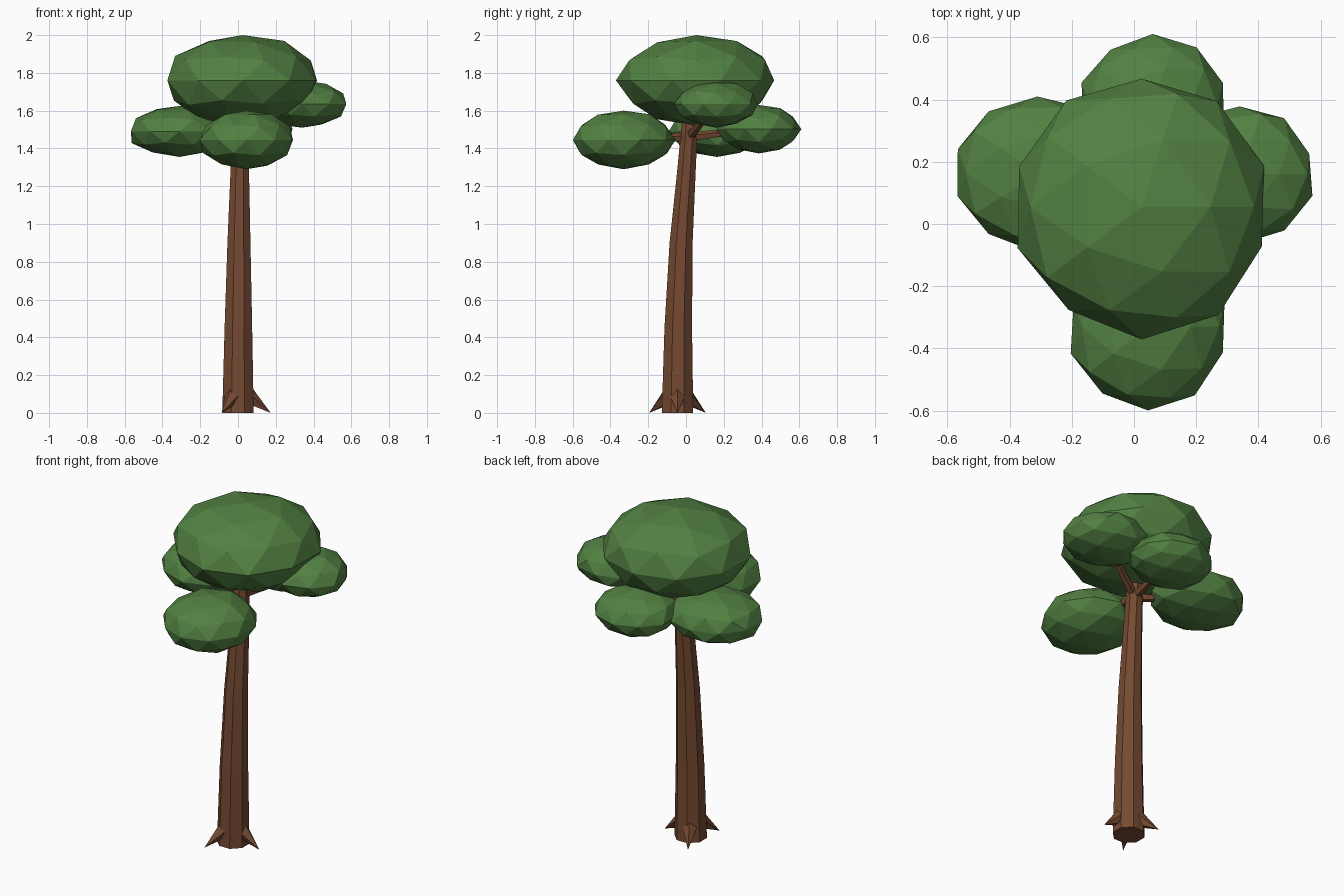
import bpy, bmesh, math, random
from mathutils import Vector, Matrix

if "Cube" in bpy.data.objects:
    bpy.data.objects.remove(bpy.data.objects["Cube"])

random.seed(4)


def material(name, color):
    m = bpy.data.materials.new(name)
    m.diffuse_color = (*color, 1)
    m.use_nodes = True
    m.node_tree.nodes["Principled BSDF"].inputs["Base Color"].default_value = m.diffuse_color
    return m


leaf = material("leaf_green", (0.085, 0.22, 0.055))
bark = material("bark_brown", (0.18, 0.068, 0.032))


def finish(name, bm, mat):
    bmesh.ops.recalc_face_normals(bm, faces=bm.faces)
    mesh = bpy.data.meshes.new(name)
    bm.to_mesh(mesh)
    bm.free()
    mesh.materials.append(mat)
    obj = bpy.data.objects.new(name, mesh)
    bpy.context.collection.objects.link(obj)


def foliage(name, center, radii):
    # squashed low-poly ball with slightly uneven facets
    bm = bmesh.new()
    bmesh.ops.create_icosphere(bm, subdivisions=2, radius=1)
    for v in bm.verts:
        pole = abs(v.co.z) > 0.99
        k = 1 if pole else random.uniform(0.97, 1.03)
        v.co = Vector(center) + Vector([c * r * k for c, r in zip(v.co, radii)])
    finish(name, bm, leaf)


def spike(name, start, end, r1, r2, sides):
    # tapered stick between two points
    a, b = Vector(start), Vector(end)
    d = b - a
    bm = bmesh.new()
    bmesh.ops.create_cone(bm, cap_ends=True, segments=sides,
                          radius1=r1, radius2=r2, depth=d.length)
    rot = d.to_track_quat('Z', 'Y').to_matrix().to_4x4()
    bm.transform(Matrix.Translation((a + b) / 2) @ rot)
    bmesh.ops.remove_doubles(bm, verts=bm.verts, dist=1e-5)
    finish(name, bm, bark)


# leaf clusters
clusters = {
    "front": ((0.045, -0.33, 1.445), (0.255, 0.272, 0.155)),
    "left": ((-0.31, 0.165, 1.49), (0.275, 0.25, 0.135)),
    "back": ((0.06, 0.385, 1.502), (0.235, 0.22, 0.128)),
    "right": ((0.34, 0.16, 1.635), (0.24, 0.22, 0.125)),
}
foliage("crown", (0.025, 0.055, 1.76), (0.41, 0.42, 0.24))
for side, (c, r) in clusters.items():
    foliage(side + "_leaf_cluster", c, r)
    # branch reaching into the cluster
    spike(side + "_branch", (0.01, 0.015, 1.46), c, 0.026, 0.014, 5)

# trunk: gently bending eight-sided column (z, x, y, radius)
path = [(0, 0.0, -0.045, 0.09), (0.45, 0.002, -0.041, 0.079),
        (0.9, 0.005, -0.026, 0.066), (1.25, 0.009, 0.0, 0.054),
        (1.6, 0.01, 0.025, 0.044)]
bm = bmesh.new()
rings = []
for z, x, y, r in path:
    rings.append([bm.verts.new((x + r * math.cos(t), y + r * math.sin(t), z))
                  for t in [math.tau * (i + 0.5) / 8 for i in range(8)]])
for lo, hi in zip(rings, rings[1:]):
    for i in range(8):
        j = (i + 1) % 8
        bm.faces.new((lo[i], lo[j], hi[j], hi[i]))
bm.faces.new(rings[0][::-1])
bm.faces.new(rings[-1])
finish("trunk", bm, bark)

# three root flares
for n in range(3):
    d = Vector((math.cos(n * math.tau / 3), math.sin(n * math.tau / 3), 0))
    base = Vector((0, -0.045, 0))
    spike("root_%d" % (n + 1), base + d * 0.05 + Vector((0, 0, 0.09)),
          base + d * 0.173, 0.048, 0, 5)
